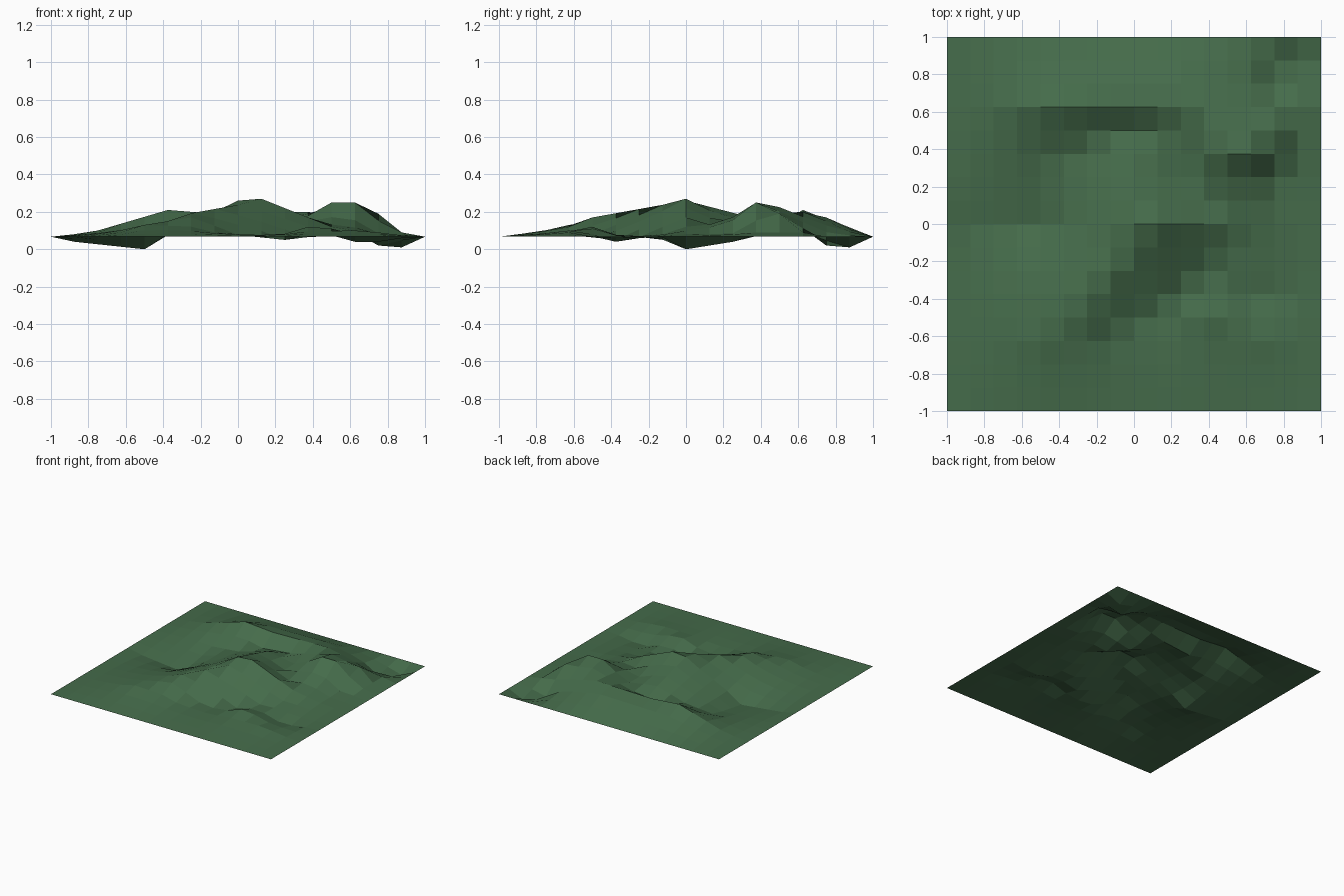
import bpy
import bmesh

SIDE = 16          # cells along each side
BASE = 6.7         # border height, in hundredths

# Landforms: polylines of (column, row, height in hundredths) on the grid
LANDFORMS = {
    "central_crest": [(11, 8, 17), (9, 8, 27), (8, 8, 26), (6, 4, 17), (4, 3, 13)],
    "central_north_slope": [(8, 8, 26), (8, 12, 13)],
    "south_gully": [(7, 3, 9), (10, 5, 5), (12, 7, 8)],
    "north_ridge": [(2, 13, 10), (5, 13, 21), (7, 13, 19), (11, 13, 20)],
    "north_terrace": [(6, 14, 16), (10, 14, 17)],
    "north_valley": [(4, 11, 7), (5, 11, 8), (9, 12, 13), (11, 9, 12)],
    "east_peak": [(11, 13, 20), (12, 11, 25), (13, 11, 25), (14, 12, 19)],
    "east_foot": [(15, 13, 9), (15, 11, 9), (14, 9, 8)],
    "northeast_basin": [(14, 14, 2), (15, 15, 1)],
    "west_basin": [(1, 8, 4), (4, 8, 0), (4, 10, 4)],
    "southeast_hill": [(11, 4, 12), (14, 3, 9)],
    "southeast_hollow": [(13, 5, 4), (14, 5, 4)],
}


def pin_polyline(pins, points):
    """Fix the height of every grid node along a polyline."""
    for start, end in zip(points, points[1:]):
        steps = max(abs(end[0] - start[0]), abs(end[1] - start[1]))
        for step in range(steps + 1):
            column, row, height = (p + (q - p) * step / steps for p, q in zip(start, end))
            pins[round(column), round(row)] = height


def relaxed_heights(pins):
    """Stretch a taut surface between the fixed nodes and the border."""
    span = range(SIDE + 1)
    heights = {(i, j): pins.get((i, j), BASE) for i in span for j in span}
    inner = span[1:-1]
    free = [(i, j) for i in inner for j in inner if (i, j) not in pins]
    for sweep in range(200):
        for i, j in free:
            neighbours = [(i - 1, j), (i + 1, j), (i, j - 1), (i, j + 1)]
            heights[i, j] = sum(heights[node] for node in neighbours) / len(neighbours)
    return heights


cube = bpy.data.objects.get("Cube")
if cube:
    bpy.data.objects.remove(cube, do_unlink=True)

# Grass colour
grass = bpy.data.materials.new("grass_green")
grass.use_nodes = True
grass.diffuse_color = (0.06, 0.15, 0.07, 1)
shader = grass.node_tree.nodes["Principled BSDF"]
shader.inputs["Base Color"].default_value = grass.diffuse_color

# Height field
pins = {}
for points in LANDFORMS.values():
    pin_polyline(pins, points)
heights = relaxed_heights(pins)

# Flat-shaded terrain sheet
bm = bmesh.new()
bmesh.ops.create_grid(bm, x_segments=SIDE, y_segments=SIDE, size=1)
for vert in bm.verts:
    node = tuple(round((c + 1) * SIDE / 2) for c in vert.co.xy)
    vert.co.z = heights[node] / 100
mesh = bpy.data.meshes.new("terrain")
bm.to_mesh(mesh)
bm.free()
mesh.materials.append(grass)
terrain = bpy.data.objects.new("terrain", mesh)
bpy.context.collection.objects.link(terrain)
